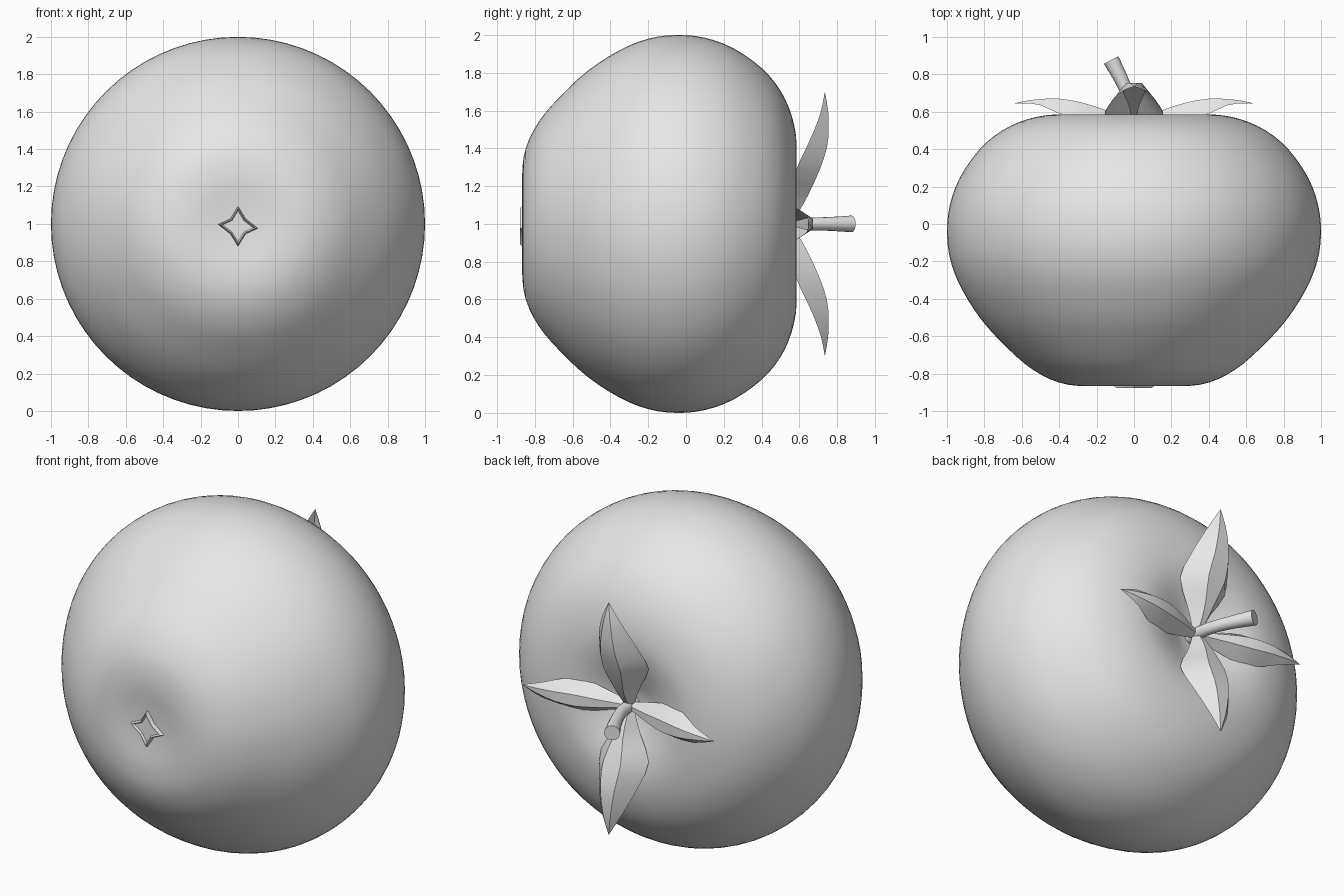
import bpy, bmesh, math
from mathutils import Vector

if "Cube" in bpy.data.objects:
    bpy.data.objects.remove(bpy.data.objects["Cube"])

grey = bpy.data.materials.new("plain grey")
grey.diffuse_color = (0.8, 0.8, 0.8, 1)
grey.use_nodes = True
grey.node_tree.nodes["Principled BSDF"].inputs["Base Color"].default_value = grey.diffuse_color


def finish(name, bm, angle, recalc=True):
    bmesh.ops.remove_doubles(bm, verts=bm.verts, dist=1e-5)
    if recalc:
        bmesh.ops.recalc_face_normals(bm, faces=bm.faces)
    me = bpy.data.meshes.new(name)
    bm.to_mesh(me)
    bm.free()
    me.materials.append(grey)
    ob = bpy.data.objects.new(name, me)
    bpy.context.collection.objects.link(ob)
    bpy.ops.object.select_all(action='DESELECT')
    ob.select_set(True)
    bpy.context.view_layer.objects.active = ob
    bpy.ops.object.shade_smooth_by_angle(angle=math.radians(angle))
    return ob


def spline(pts, steps):
    """Smooth curve through the points."""
    p = [Vector(q) for q in pts]
    p = [2 * p[0] - p[1]] + p + [2 * p[-1] - p[-2]]
    out = []
    for a, b, c, d in zip(p, p[1:], p[2:], p[3:]):
        for i in range(steps):
            t = i / steps
            out.append(0.5 * (2 * b + (c - a) * t + (2 * a - 5 * b + 4 * c - d) * t * t
                              + (3 * b - a - 3 * c + d) * t ** 3))
    return out + [p[-2]]


def loft(bm, rings, closed=True):
    """Join rows of points with faces, dropping collapsed ones."""
    rows = [[bm.verts.new(co) for co in r] for r in rings]
    n = len(rows[0])
    for a, b in zip(rows, rows[1:]):
        for i in range(n if closed else n - 1):
            j = (i + 1) % n
            bm.faces.new((a[i], a[j], b[j], b[i]))
    return rows


# Fruit body: (depth y, radius) profile turned round the y axis
profile = [(-0.85, 0), (-0.857, 0.12), (-0.867, 0.26), (-0.848, 0.40), (-0.78, 0.54),
           (-0.67, 0.67), (-0.52, 0.81), (-0.35, 0.92), (-0.2, 0.98), (-0.05, 1.0),
           (0.1, 0.985), (0.25, 0.93), (0.4, 0.825), (0.5, 0.705), (0.56, 0.57),
           (0.585, 0.43), (0.572, 0.31), (0.53, 0.19), (0.49, 0.09), (0.475, 0)]
bm = bmesh.new()
SEG = 72
loft(bm, [[(max(q.y, 0) * math.cos(k * math.tau / SEG), q.x,
            1 + max(q.y, 0) * math.sin(k * math.tau / SEG)) for k in range(SEG)]
          for q in spline(profile, 3)])
finish("fruit_body", bm, 60)


# Sepals: arched leaves, rows of (distance out, ridge y, half width, edge y)
tall = [(0.0, 0.55, 0.025, 0.53), (0.07, 0.60, 0.05, 0.54), (0.15, 0.645, 0.085, 0.55),
        (0.28, 0.705, 0.158, 0.58), (0.40, 0.745, 0.135, 0.635), (0.50, 0.755, 0.10, 0.68),
        (0.60, 0.752, 0.055, 0.715), (0.70, 0.735, 0, 0.735)]
wide = [(0.0, 0.55, 0.025, 0.53), (0.07, 0.575, 0.04, 0.53), (0.16, 0.612, 0.065, 0.54),
        (0.28, 0.65, 0.092, 0.56), (0.40, 0.67, 0.08, 0.59), (0.50, 0.668, 0.05, 0.635),
        (0.58, 0.658, 0.022, 0.645), (0.64, 0.645, 0, 0.645)]


def sepal(name, rows, turn):
    out = Vector((math.cos(turn), 0, math.sin(turn)))
    side = Vector((-math.sin(turn), 0, math.cos(turn)))
    rings = []
    for q in spline(rows, 2):
        r, ridge, w, edge = q
        rings.append([Vector((0, y, 1)) + out * r + side * s * w
                      for s, y in ((-1, edge), (-0.36, ridge), (0.36, ridge), (1, edge))])
    bm = bmesh.new()
    loft(bm, rings, closed=False)
    finish(name, bm, 25, recalc=False)


for i, (name, rows) in enumerate((("right_sepal", wide), ("top_sepal", tall),
                                  ("left_sepal", wide), ("bottom_sepal", tall))):
    sepal(name, rows, i * math.pi / 2)


# Stem: bent tube that flares at the cut end, (x, y, radius)
path = spline([(0.01, 0.48, 0.036), (-0.008, 0.62, 0.034), (-0.055, 0.745, 0.036),
               (-0.122, 0.877, 0.044)], 5)
rings = []
for i, q in enumerate(path):
    a, b = path[max(i - 1, 0)], path[min(i + 1, len(path) - 1)]
    t = Vector((b.x - a.x, b.y - a.y, 0)).normalized()
    n = Vector((t.y, -t.x, 0))
    rings.append([Vector((q.x, q.y, 1)) + q.z * (n * math.cos(k * math.tau / 16)
                  + Vector((0, 0, math.sin(k * math.tau / 16)))) for k in range(16)])
bm = bmesh.new()
rows = loft(bm, rings)
bm.faces.new(rows[0])
bm.faces.new(rows[-1])
finish("stem", bm, 40)


# Blossom scar: small four-pointed star with a raised rim
def star(scale, y):
    ring = []
    for k in range(8):
        r = (0.108 if k % 2 == 0 else 0.058) * scale
        a = k * math.pi / 4 - 0.1 * (k % 4 == 0)
        ring.append((r * math.cos(a), y, 0.987 + r * math.sin(a)))
    return ring


bm = bmesh.new()
rows = loft(bm, [star(1.0, -0.84), star(0.98, -0.868), star(0.88, -0.878),
                 star(0.76, -0.866)])
bm.faces.new(rows[-1])
finish("blossom_scar", bm, 30)
